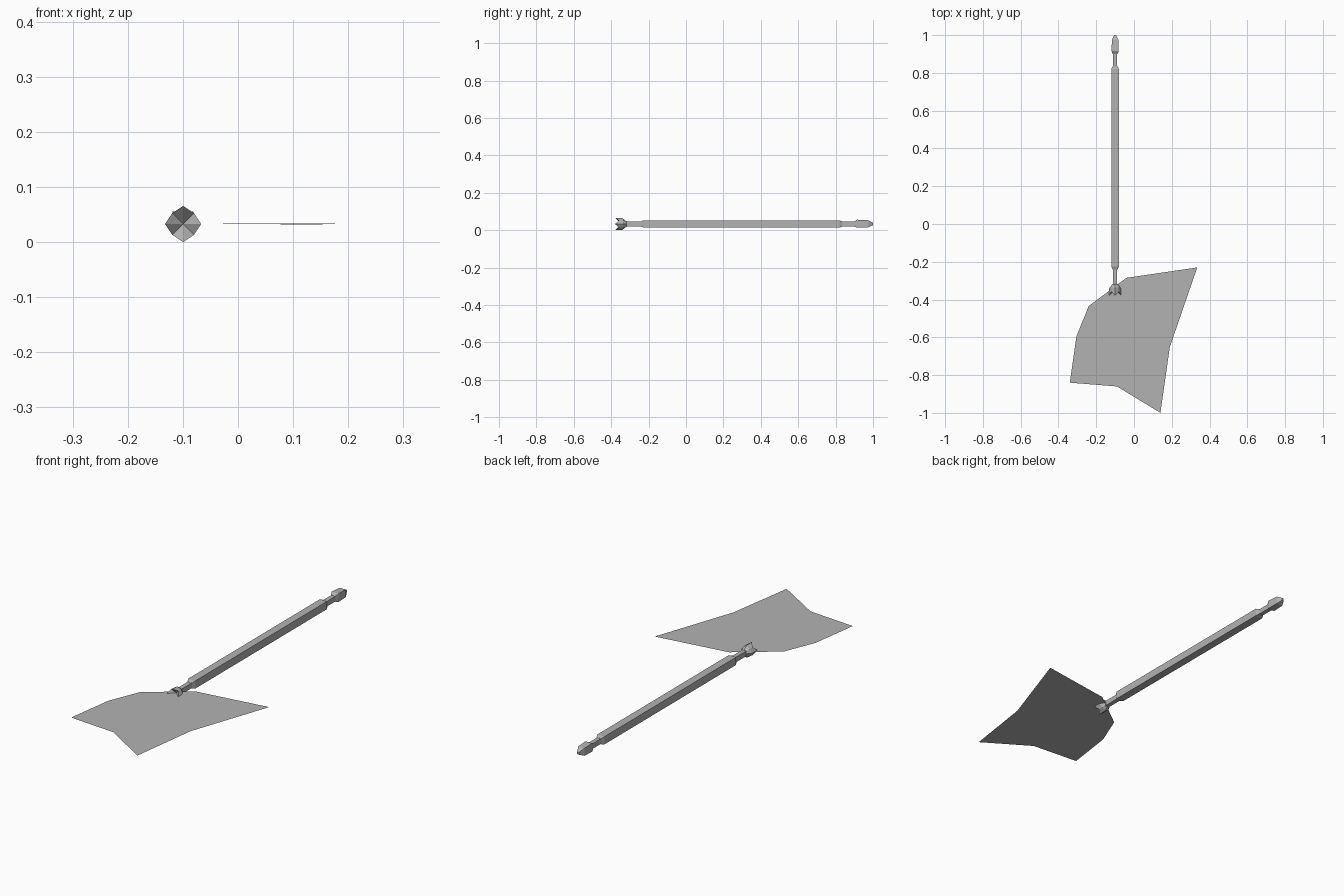
import bpy, bmesh, math

cube = bpy.data.objects.get("Cube")
if cube:
    bpy.data.objects.remove(cube, do_unlink=True)

CX, CZ = -0.1, 0.033  # staff axis

grey = bpy.data.materials.new("plain grey")
grey.use_nodes = True
grey.diffuse_color = (0.45, 0.45, 0.45, 1)
grey.node_tree.nodes["Principled BSDF"].inputs["Base Color"].default_value = (0.45, 0.45, 0.45, 1)


def finish(name, bm, fix=True):
    if fix:
        bmesh.ops.recalc_face_normals(bm, faces=bm.faces[:])
    me = bpy.data.meshes.new(name)
    bm.to_mesh(me)
    bm.free()
    me.materials.append(grey)
    ob = bpy.data.objects.new(name, me)
    bpy.context.collection.objects.link(ob)
    return ob


def bridge(bm, rings):
    for a, b in zip(rings, rings[1:]):
        n = len(a)
        for i in range(n):
            bm.faces.new((a[i], a[(i + 1) % n], b[(i + 1) % n], b[i]))


def square_bar(name, sections):
    """Loft of rectangles along y: (y, half width, height above, depth below)."""
    bm = bmesh.new()
    rings = []
    for y, w, up, down in sections:
        pts = ((-w, -down), (w, -down), (w, up), (-w, up))
        rings.append([bm.verts.new((CX + x, y, CZ + z)) for x, z in pts])
    bridge(bm, rings)
    bm.faces.new(rings[0])
    bm.faces.new(rings[-1])
    return finish(name, bm)


# Thick shaft with chamfered ends, thin necks and the end knob
square_bar("shaft", [(-0.24, 0.013, 0.014, 0.014), (-0.225, 0.02, 0.02, 0.019),
                     (0.82, 0.02, 0.02, 0.019), (0.835, 0.013, 0.014, 0.014)])
square_bar("front_neck", [(-0.335, 0.011, 0.013, 0.013), (-0.235, 0.011, 0.013, 0.013)])
square_bar("rear_neck", [(0.83, 0.011, 0.013, 0.013), (0.91, 0.011, 0.013, 0.013)])
square_bar("end_knob", [(0.9, 0.013, 0.014, 0.014), (0.915, 0.019, 0.023, 0.019),
                        (0.975, 0.017, 0.02, 0.018), (1.0, 0.005, 0.006, 0.006)])

# Crown: eight-sided flare with four spikes and a hollow mouth
bm = bmesh.new()
rings = []
for y_spike, r_spike, y_gap, r_gap in ((-0.318, 0.014, -0.318, 0.014),
                                       (-0.34, 0.031, -0.335, 0.026),
                                       (-0.38, 0.033, -0.358, 0.028)):
    ring = []
    for i in range(8):
        y, r = (y_gap, r_gap) if i % 2 else (y_spike, r_spike)
        a = i * math.pi / 4
        ring.append(bm.verts.new((CX + r * math.cos(a), y, CZ + r * math.sin(a))))
    rings.append(ring)
bridge(bm, rings)
bm.faces.new(rings[0])
mouth = bm.verts.new((CX, -0.347, CZ))
for i in range(8):
    bm.faces.new((rings[-1][i], rings[-1][(i + 1) % 8], mouth))
finish("crown", bm)

# Thin flat sheet spreading from the crown
outline = [(-0.04, -0.285), (-0.24, -0.435), (-0.305, -0.595), (-0.34, -0.84),
           (-0.09, -0.86), (0.14, -1.0), (0.19, -0.65), (0.335, -0.23)]
bm = bmesh.new()
verts = [bm.verts.new((x, y, 0.032 if y < -0.95 else 0.034)) for x, y in outline]
hub = bm.verts.new((-0.05, -0.55, 0.034))
for i in range(len(verts)):
    bm.faces.new((verts[i], verts[(i + 1) % len(verts)], hub))
finish("flat_sheet", bm, fix=False)
